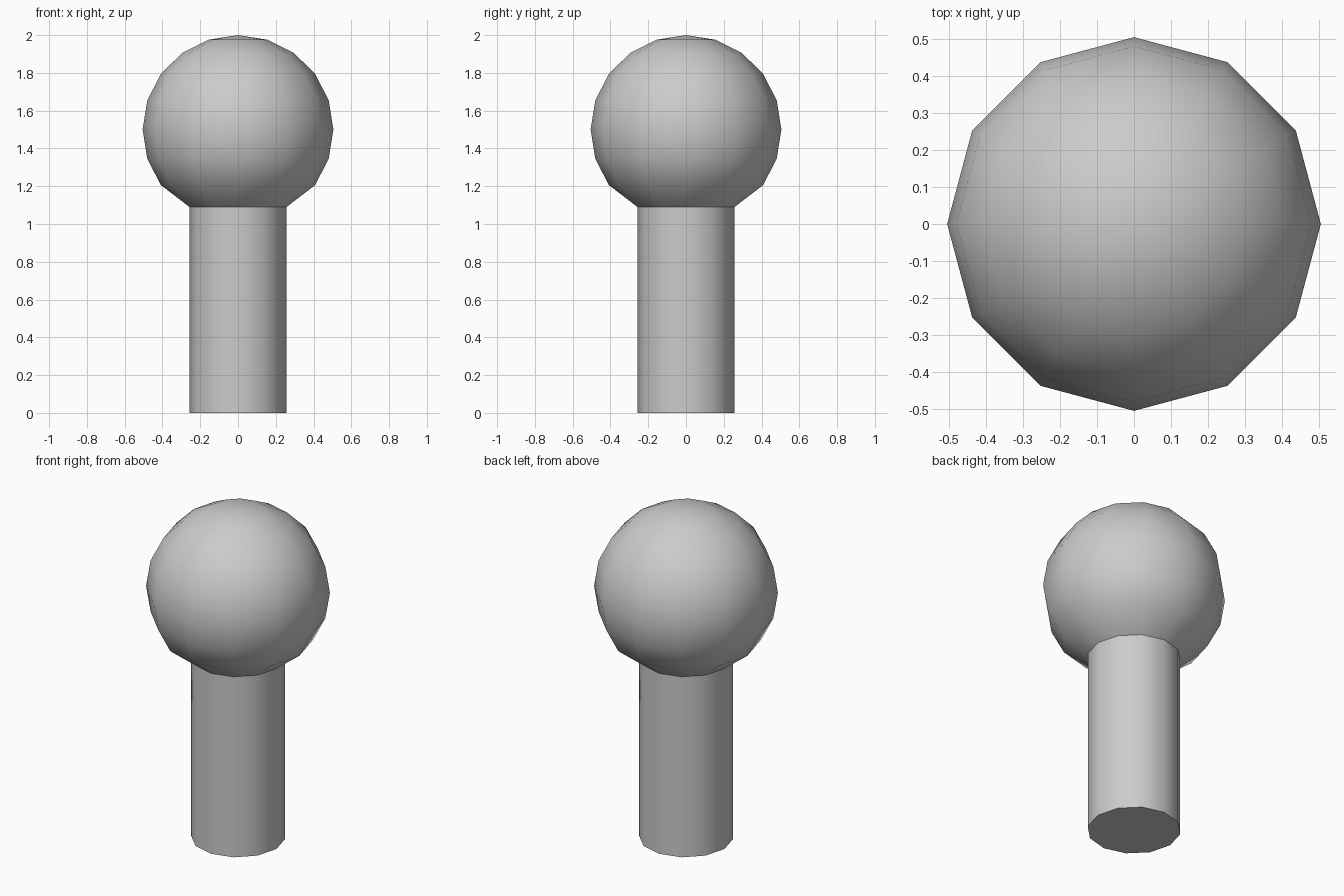
import bpy, bmesh
from math import sin, cos, pi, radians

if "Cube" in bpy.data.objects:
    bpy.data.objects.remove(bpy.data.objects["Cube"])

SIDES = 12
RINGS = 10
RADIUS = 0.505

# Profile (radius, height): ball from the crown down, then the straight stem
profile = [(RADIUS * sin(pi * i / RINGS), 1.5 + 0.5 * cos(pi * i / RINGS))
           for i in range(1, RINGS - 2)]
profile += [(0.257, 1.09), (0.257, 0.0)]

bm = bmesh.new()
rings = [[bm.verts.new((r * cos(2 * pi * k / SIDES), r * sin(2 * pi * k / SIDES), z))
          for k in range(SIDES)] for r, z in profile]

# Side walls
for upper, lower in zip(rings, rings[1:]):
    for k in range(SIDES):
        n = (k + 1) % SIDES
        bm.faces.new((upper[k], lower[k], lower[n], upper[n]))

# Crown fan and flat base
crown = bm.verts.new((0, 0, 2))
for k in range(SIDES):
    bm.faces.new((crown, rings[0][k], rings[0][(k + 1) % SIDES]))
bm.faces.new(rings[-1][::-1])
bmesh.ops.recalc_face_normals(bm, faces=bm.faces)

mesh = bpy.data.meshes.new("ball_on_stem")
bm.to_mesh(mesh)
bm.free()
ball_on_stem = bpy.data.objects.new("ball_on_stem", mesh)
bpy.context.collection.objects.link(ball_on_stem)

# Smooth ball and stem, crisp edges at the neck and base
bpy.context.view_layer.objects.active = ball_on_stem
ball_on_stem.select_set(True)
bpy.ops.object.shade_smooth_by_angle(angle=radians(38))
